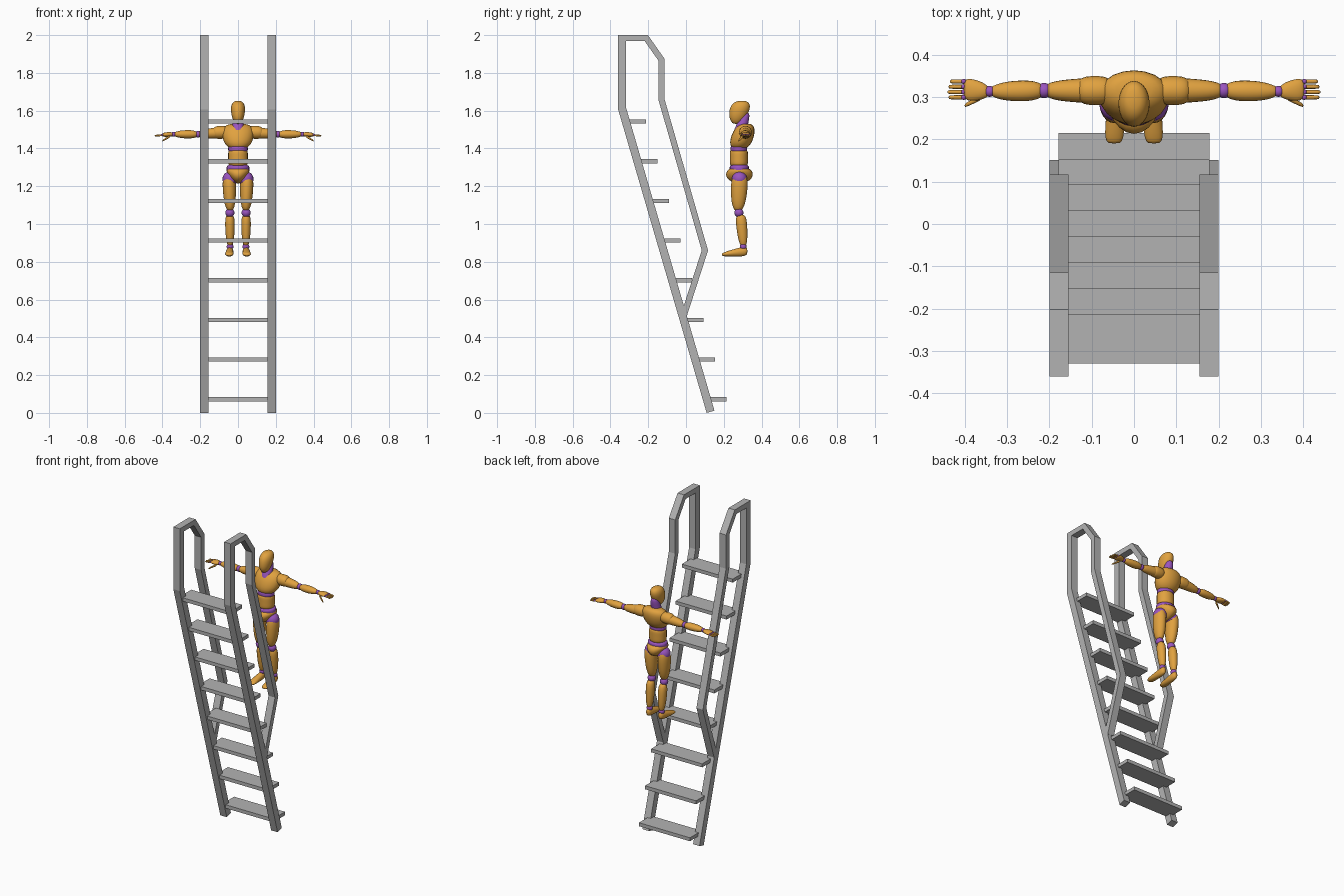
import bpy, bmesh, math
from mathutils import Vector

cube = bpy.data.objects.get("Cube")
if cube:
    bpy.data.objects.remove(cube, do_unlink=True)


def material(name, rgb):
    mat = bpy.data.materials.new(name)
    mat.use_nodes = True
    mat.diffuse_color = (*rgb, 1)
    mat.node_tree.nodes["Principled BSDF"].inputs["Base Color"].default_value = (*rgb, 1)
    return mat


GREY = material("ladder grey", (.45, .45, .45))
GOLD = material("body gold", (.75, .36, .05))
PURPLE = material("joint purple", (.32, .09, .52))


def finish(name, bm, mat, smooth=False):
    bmesh.ops.recalc_face_normals(bm, faces=bm.faces)
    for face in bm.faces:
        face.smooth = smooth
    mesh = bpy.data.meshes.new(name)
    bm.to_mesh(mesh)
    bm.free()
    mesh.materials.append(mat)
    obj = bpy.data.objects.new(name, mesh)
    bpy.context.collection.objects.link(obj)


def box(name, low, high, mat):
    bm = bmesh.new()
    bmesh.ops.create_cube(bm, size=1)
    for vert in bm.verts:
        vert.co = [a if c < 0 else b for a, b, c in zip(low, high, vert.co)]
    finish(name, bm, mat)


def bent_bar(name, path, width, inner, outer):
    """Flat bar with mitred corners along a side-on (y, z) path."""
    points = [Vector(p) for p in path]
    dirs = [(b - a).normalized() for a, b in zip(points, points[1:])]
    bm = bmesh.new()
    sections = []
    for i, point in enumerate(points):
        before, after = dirs[max(i - 1, 0)], dirs[min(i, len(dirs) - 1)]
        along = (before + after).normalized()
        across = Vector((-along.y, along.x)) * width / 2 / along.dot(after)
        a, b = point - across, point + across
        corners = (inner, *a), (outer, *a), (outer, *b), (inner, *b)
        sections.append([bm.verts.new(c) for c in corners])
    skin(bm, sections)
    bm.faces.new(sections[0])
    bm.faces.new(sections[-1])
    finish(name, bm, GREY)


def skin(bm, rings):
    for low, high in zip(rings, rings[1:]):
        for i in range(len(low)):
            bm.faces.new((low[i - 1], low[i], high[i], high[i - 1]))


def limb(name, start, end, radii, ratio=(1, 1), mat=GOLD, roundness=4, sides=20, steps=14):
    """Rounded body part: three radii along its length, depth ratio at each end."""
    start, end = Vector(start), Vector(end)
    span = end - start
    main = max(range(3), key=lambda k: abs(span[k]))
    across = [k for k in range(3) if k != main]
    first, middle, last = radii
    bm = bmesh.new()
    rings = []
    for step in range(steps + 1):
        t = (1 - math.cos(math.pi * step / steps)) / 2
        radius = first * (1 - t) * (1 - 2 * t) + 4 * middle * t * (1 - t) + last * t * (2 * t - 1)
        radius *= max(0, 1 - abs(2 * t - 1) ** roundness) ** (1 / roundness)
        depth = radius * (ratio[0] * (1 - t) + ratio[1] * t)
        ring = []
        for i in range(sides):
            angle = math.tau * i / sides
            co = start + span * t
            co[across[0]] += radius * math.cos(angle)
            co[across[1]] += depth * math.sin(angle)
            ring.append(bm.verts.new(co))
        rings.append(ring)
    skin(bm, rings)
    bmesh.ops.remove_doubles(bm, verts=bm.verts, dist=.00001)
    finish(name, bm, mat, smooth=True)


def ball(name, centre, radius):
    reach = Vector((0, 0, radius))
    limb(name, Vector(centre) - reach, Vector(centre) + reach, [radius] * 3, mat=PURPLE, roundness=2)


# Ladder side rails and hand rails
STRINGER = [(-.338, 2), (-.338, 1.61), (.13, .006)]
HANDRAIL = [(-.34, 1.984), (-.21, 1.984), (-.13, 1.87), (-.13, 1.66), (.1, .86), (-.01, .52)]
for label, s in (("left", 1), ("right", -1)):
    bent_bar(label + "_stringer", STRINGER, .043, s * .155, s * .2)
    bent_bar(label + "_handrail", HANDRAIL, .032, s * .155, s * .2)

# Treads
for i in range(8):
    back, bottom = .215 - .061 * i, .061 + .21 * i
    box("tread", (-.178, back - .117, bottom), (.178, back, bottom + .022), GREY)

# Head and trunk
limb("head", (0, .265, 1.53), (0, .295, 1.652), (.022, .036, .036), (1.4, 1.4), roundness=3)
limb("neck", (0, .28, 1.47), (0, .318, 1.59), (.038, .03, .022), mat=PURPLE)
limb("chest", (0, .28, 1.395), (0, .318, 1.53), (.052, .082, .075), (.85, .6))
limb("waist_joint", (0, .28, 1.38), (0, .28, 1.415), [.052] * 3, (.85, .85), PURPLE)
limb("abdomen", (0, .28, 1.305), (0, .28, 1.395), [.052] * 3, (.92, .92), roundness=6)
limb("hip_belt", (0, .282, 1.27), (0, .282, 1.315), [.06] * 3, (.85, .85), PURPLE)
limb("pelvis", (0, .283, 1.215), (0, .283, 1.3), (.015, .05, .068), (2, .8))

for label, s in (("left_", 1), ("right_", -1)):
    # Legs
    ball(label + "hip_joint", (s * .042, .283, 1.238), .04)
    limb(label + "thigh", (s * .042, .276, 1.07), (s * .048, .285, 1.265), (.022, .034, .033), (1.25, 1.25))
    ball(label + "knee_joint", (s * .043, .28, 1.06), .024)
    limb(label + "shin", (s * .042, .304, .88), (s * .043, .29, 1.05), (.016, .024, .025), (1.15, 1.15))
    ball(label + "ankle_joint", (s * .042, .303, .88), .018)
    limb(label + "foot", (s * .047, .19, .838), (s * .042, .325, .857), (.024, .021, .018), (.4, 1.5))

    # Arms
    limb(label + "shoulder", (s * .05, .315, 1.486), (s * .135, .315, 1.484), [.034] * 3, roundness=3)
    limb(label + "upper_arm", (s * .08, .315, 1.484), (s * .21, .315, 1.475), (.03, .027, .019))
    ball(label + "elbow_joint", (s * .212, .315, 1.475), .018)
    limb(label + "forearm", (s * .214, .315, 1.475), (s * .34, .313, 1.475), (.02, .024, .014), (.9, .9))
    ball(label + "wrist_joint", (s * .341, .313, 1.475), .013)
    limb(label + "palm", (s * .343, .313, 1.475), (s * .402, .318, 1.472), (.014, .024, .026), (.7, .35))

    # Fingers with coloured knuckles, and thumb
    for k in range(4):
        y, tip = .299 + .0125 * k, .441 - .003 * abs(k - 1)
        limb(label + "finger", (s * .39, y, 1.472), (s * tip, y, 1.467), [.005] * 3, sides=8, steps=8)
        ball(label + "knuckle", (s * .402, y, 1.472), .006)
    limb(label + "thumb", (s * .36, .3, 1.465), (s * .4, .279, 1.44), (.008, .006, .005), sides=8, steps=8)
